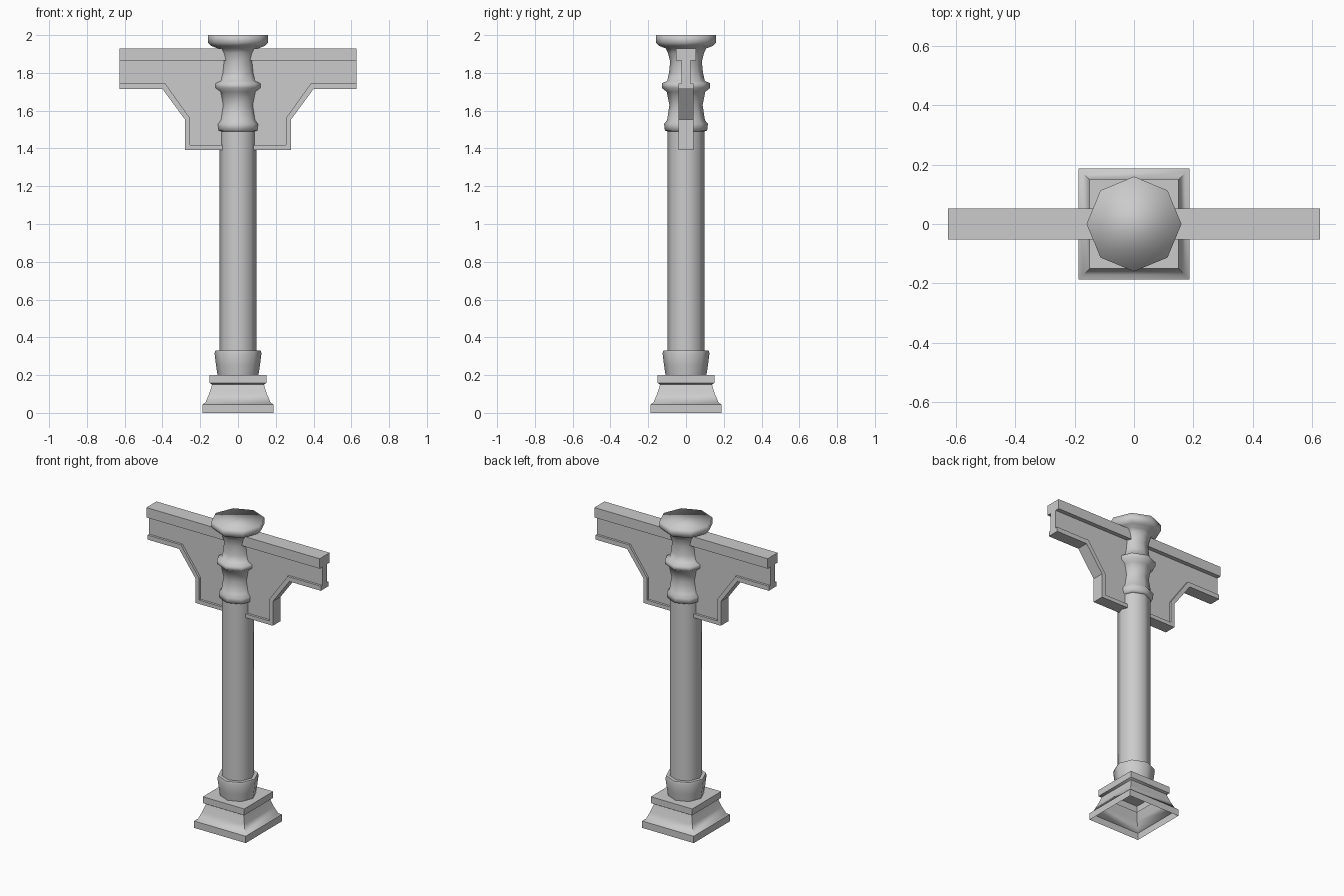
import bpy, bmesh, math

cube = bpy.data.objects.get("Cube")
if cube:
    bpy.data.objects.remove(cube, do_unlink=True)

# Single stone grey
grey = bpy.data.materials.new("stone_grey")
grey.use_nodes = True
colour = (0.6, 0.6, 0.6, 1)
grey.diffuse_color = colour
grey.node_tree.nodes["Principled BSDF"].inputs["Base Color"].default_value = colour


def finish(name, bm, smooth=None):
    bmesh.ops.recalc_face_normals(bm, faces=bm.faces)
    mesh = bpy.data.meshes.new(name)
    bm.to_mesh(mesh)
    bm.free()
    mesh.materials.append(grey)
    obj = bpy.data.objects.new(name, mesh)
    bpy.context.collection.objects.link(obj)
    if smooth:
        bpy.ops.object.select_all(action="DESELECT")
        obj.select_set(True)
        bpy.context.view_layer.objects.active = obj
        bpy.ops.object.shade_smooth_by_angle(angle=math.radians(smooth))
    return obj


def lathe(name, profile, sides=8, smooth=60, cap=True):
    """Stack of polygon rings from (radius, z) pairs, listed bottom to top."""
    bm = bmesh.new()
    square = sides == 4
    phase, scale = (math.pi / 4, math.sqrt(2)) if square else (0, 1)
    rings = []
    for r, z in profile:
        angles = [phase + math.tau * i / sides for i in range(sides)]
        rings.append([bm.verts.new((scale * r * math.cos(a), scale * r * math.sin(a), z))
                      for a in angles])
    for low, high in zip(rings, rings[1:]):
        for i in range(sides):
            j = (i + 1) % sides
            bm.faces.new((low[i], low[j], high[j], high[i]))
    if cap:
        bm.faces.new(rings[-1])
    return finish(name, bm, smooth)


def plate(name, outline, half):
    """Upright slab: an (x, z) outline extruded to both sides of y = 0."""
    bm = bmesh.new()
    face = bm.faces.new([bm.verts.new((x, -half, z)) for x, z in outline])
    out = bmesh.ops.extrude_face_region(bm, geom=[face])
    moved = [g for g in out["geom"] if isinstance(g, bmesh.types.BMVert)]
    bmesh.ops.translate(bm, verts=moved, vec=(0, 2 * half, 0))
    return finish(name, bm)


def mirrored(path):
    """Continue a left-hand path across x = 0."""
    return path + [(-x, z) for x, z in reversed(path)]


# Square plinth, open underneath
lathe("plinth", [(0.187, 0), (0.187, 0.045), (0.172, 0.055), (0.153, 0.1), (0.137, 0.15),
                 (0.15, 0.158), (0.15, 0.2)], sides=4, smooth=50)

# Collar and shaft
lathe("base_collar", [(0.108, 0.2), (0.116, 0.25), (0.124, 0.315), (0.12, 0.33)])
lathe("shaft", [(0.098, 0.2), (0.098, 1.5)])

# Turned capital with two rings and a flared top, shaded as one smooth surface
lathe("capital", [(0.098, 1.49), (0.112, 1.495), (0.116, 1.53), (0.1, 1.55), (0.088, 1.63),
                  (0.102, 1.7), (0.128, 1.72), (0.128, 1.745), (0.1, 1.757), (0.09, 1.8),
                  (0.084, 1.86), (0.095, 1.905), (0.108, 1.93), (0.14, 1.942),
                  (0.16, 1.96), (0.16, 2)], smooth=180)

# Cross beam with stepped brackets: web, lower rim and top flange
outer = mirrored([(-0.628, 1.715), (-0.4, 1.715), (-0.28, 1.552), (-0.28, 1.393)])
inner = mirrored([(-0.628, 1.745), (-0.386, 1.745), (-0.254, 1.56), (-0.254, 1.418)])
plate("beam_web", inner + [(0.628, 1.87), (-0.628, 1.87)], 0.024)
plate("bracket_rim", outer + inner[::-1], 0.039)
plate("beam_top_flange", mirrored([(-0.628, 1.865), (-0.628, 1.93)])[::-1], 0.052)
